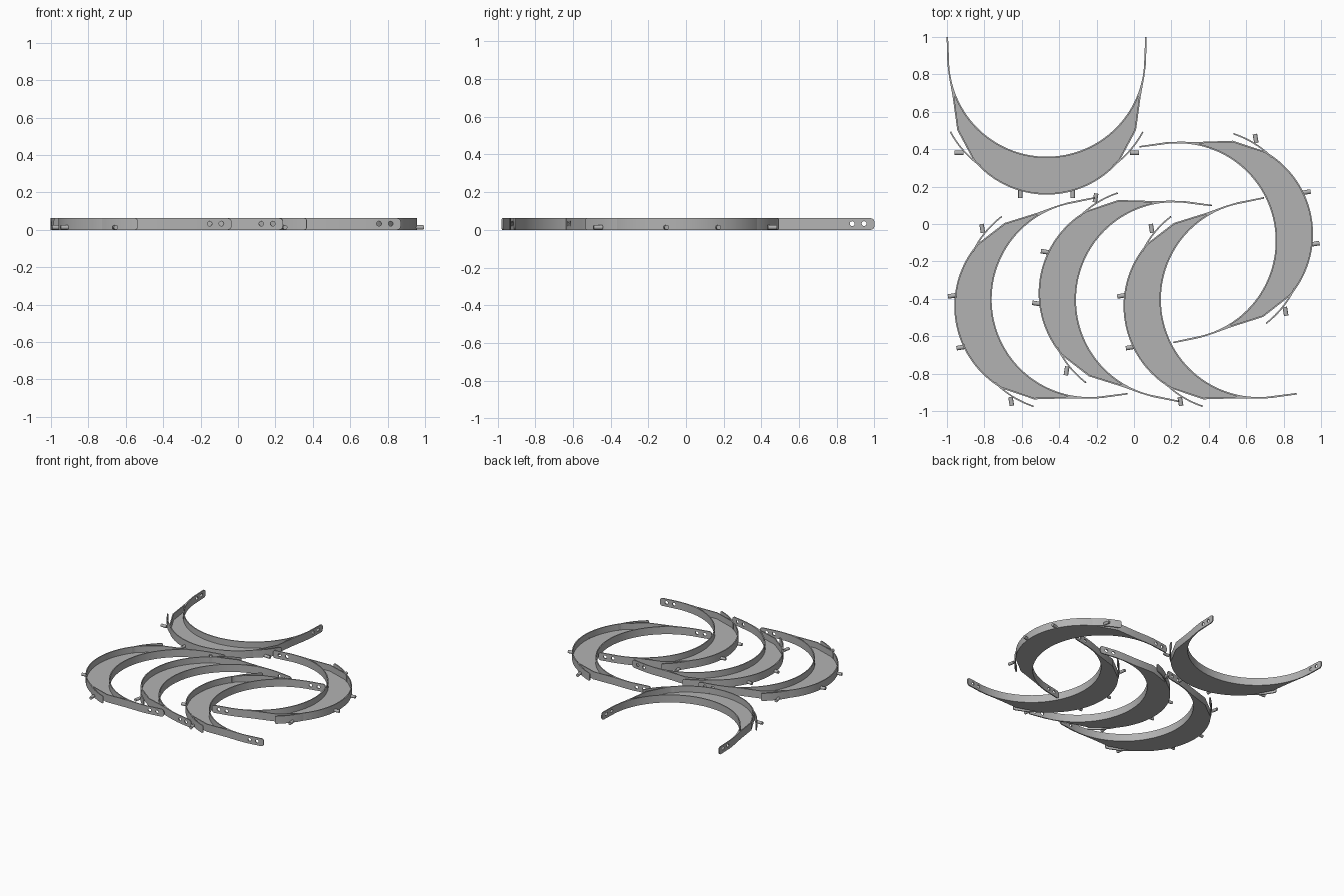
import bpy, bmesh
from math import sin, cos, radians, pi
from mathutils import Matrix, Vector

if "Cube" in bpy.data.objects:
    bpy.data.objects.remove(bpy.data.objects["Cube"])

HEIGHT = 0.062
FLOOR = 0.012
WALL = 0.008
OUTER_R, OUTER_Y = 0.51, 0.51
INNER_R, INNER_Y = 0.522, 0.725
TIP_X, TIP_Y = 0.535, 0.843

grey = bpy.data.materials.new("plastic_grey")
grey.use_nodes = True
grey.diffuse_color = (0.45, 0.45, 0.45, 1)
grey.node_tree.nodes["Principled BSDF"].inputs["Base Color"].default_value = grey.diffuse_color


def arc(radius, centre_y, start, end, steps):
    """Points on a circle, angles in degrees measured from -y towards +x."""
    angles = [radians(start + (end - start) * i / steps) for i in range(steps + 1)]
    return [(radius * sin(a), centre_y - radius * cos(a)) for a in angles]


def mirrored(half):
    """Add the -x half to a path that starts on the centre line."""
    return [(-x, y) for x, y in reversed(half[1:])] + half


def extrude(outline, bottom, top):
    bm = bmesh.new()
    face = bm.faces.new([bm.verts.new((x, y, bottom)) for x, y in outline])
    up = bmesh.ops.extrude_face_region(bm, geom=[face])["geom"]
    for v in up:
        if isinstance(v, bmesh.types.BMVert):
            v.co.z = top
    bmesh.ops.recalc_face_normals(bm, faces=bm.faces[:])
    return bm


def round_ends(bm, is_end, radius):
    """Round the upper and lower corners of a plate's free ends."""
    edges = [e for e in bm.edges if all(is_end(v.co) for v in e.verts)
             and abs(e.verts[0].co.z - e.verts[1].co.z) < 0.001]
    bmesh.ops.bevel(bm, geom=edges, offset=radius, segments=4, profile=0.5, affect='EDGES')


def rod(bm, start, end, radius, sides=16):
    start, end = Vector(start), Vector(end)
    turn = (end - start).to_track_quat('Z', 'Y').to_matrix().to_4x4()
    bmesh.ops.create_cone(bm, cap_ends=True, segments=sides, radius1=radius, radius2=radius,
                          depth=(end - start).length,
                          matrix=Matrix.Translation((start + end) / 2) @ turn)


def to_object(bm, name):
    mesh = bpy.data.meshes.new(name)
    bm.to_mesh(mesh)
    bm.free()
    obj = bpy.data.objects.new(name, mesh)
    bpy.context.collection.objects.link(obj)
    return obj


def finish(mesh):
    mesh.materials.clear()
    mesh.materials.append(grey)
    mesh.shade_smooth()
    mesh.set_sharp_from_angle(angle=radians(30))
    return mesh


# Crescent frame with long tapering arms
outer = mirrored(arc(OUTER_R, OUTER_Y, 0, 50, 22)
                 + [(0.478, 0.345), (0.503, 0.527), (0.522, 0.63), (0.531, 0.70), (TIP_X, TIP_Y)])
inner = mirrored(arc(INNER_R, INNER_Y, 0, 90, 36) + [(TIP_X - WALL, TIP_Y)])
bm = extrude(outer + inner[::-1], 0, HEIGHT)
round_ends(bm, lambda co: co.y > TIP_Y - 0.001, 0.02)
frame = to_object(bm, "frame_template")

# Shallow pocket that leaves a floor and two thin walls
pocket_outer = mirrored(arc(OUTER_R - WALL, OUTER_Y, 0, 50, 22)
                        + [(0.470, 0.348), (0.491, 0.50), (0.493, 0.52), (0.490, 0.527)])
pocket_inner = mirrored(arc(INNER_R + WALL, INNER_Y, 0, 67, 30))
pocket = to_object(extrude(pocket_outer + pocket_inner[::-1], FLOOR, HEIGHT + 0.05), "pocket_cutter")

# Two holes near the end of each arm
bm = bmesh.new()
for side in (-1, 1):
    for back in (0.055, 0.118):
        rod(bm, (side * 0.48, TIP_Y - back, 0.033), (side * 0.58, TIP_Y - back, 0.033), 0.013)
holes = to_object(bm, "hole_cutter")

for cutter in (pocket, holes):
    cutter.hide_render = True
    mod = frame.modifiers.new(cutter.name, 'BOOLEAN')
    mod.operation = 'DIFFERENCE'
    mod.solver = 'EXACT'
    mod.object = cutter
depsgraph = bpy.context.evaluated_depsgraph_get()
frame_mesh = finish(bpy.data.meshes.new_from_object(frame.evaluated_get(depsgraph)))
for helper in (frame, pocket, holes):
    bpy.data.objects.remove(helper)

# Springy clip plates that peel away from the outer wall
clip_meshes = {}
for side, label in ((-1, "right"), (1, "left")):
    near, far = [], []
    for i in range(13):
        t = i / 12
        a = radians(45 + 26.3 * t)
        r = 0.506 + 0.041 * t
        near.append((side * (r - WALL) * sin(a), OUTER_Y - (r - WALL) * cos(a)))
        far.append((side * r * sin(a), OUTER_Y - r * cos(a)))
    bm = extrude(near + far[::-1], 0, HEIGHT)
    ends = [Vector(near[-1]), Vector(far[-1])]
    round_ends(bm, lambda co: min((co.xy - e).length for e in ends) < 0.001, 0.012)
    mesh = bpy.data.meshes.new("clip_" + label)
    bm.to_mesh(mesh)
    bm.free()
    clip_meshes["clip_" + label] = finish(mesh)

# Small pegs: two on the brow, one on each clip
bm = bmesh.new()
for side in (-1, 1):
    rod(bm, (side * 0.14, 0.026, 0.013), (side * 0.14, -0.018, 0.013), 0.012)
    rod(bm, (side * 0.445, 0.223, 0.013), (side * 0.493, 0.223, 0.013), 0.012)
peg_mesh = bpy.data.meshes.new("pegs")
bm.to_mesh(peg_mesh)
bm.free()
finish(peg_mesh)

# Five nested copies: brow position and turn in degrees
poses = [(-0.467, 0.157, 0), (-0.954, -0.523, -80.5), (-0.503, -0.286, -99.5),
         (-0.049, -0.523, -80.5), (0.95, 0.033, 99.8)]
parts = {"frame": frame_mesh, "pegs": peg_mesh, **clip_meshes}
for number, (x, y, turn) in enumerate(poses, 1):
    for part, mesh in parts.items():
        obj = bpy.data.objects.new(f"visor_{number}_{part}", mesh)
        obj.location = (x, y, 0)
        obj.rotation_euler.z = radians(turn)
        bpy.context.collection.objects.link(obj)
